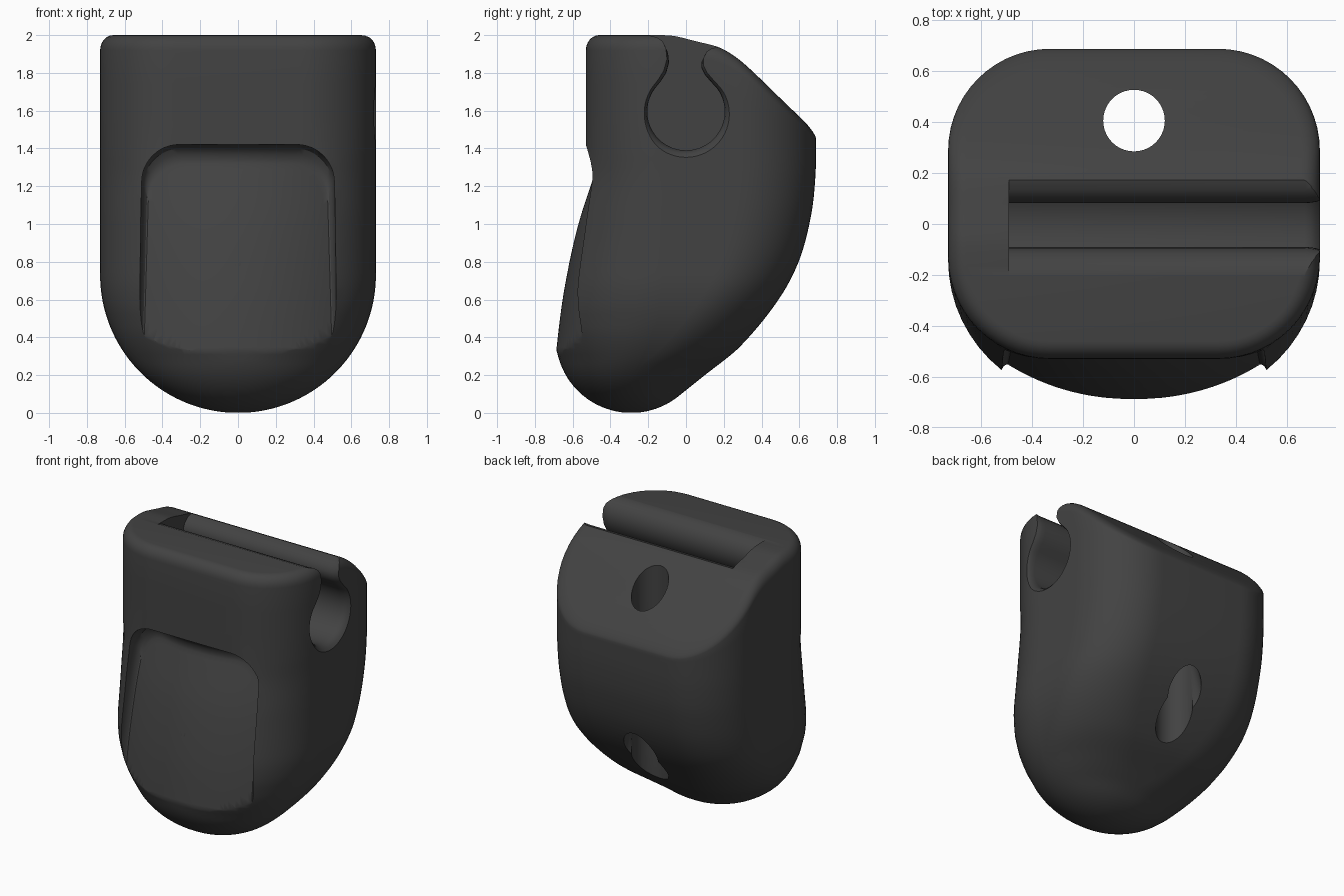
import bpy, bmesh
from math import sin, cos, pi, sqrt, radians

if "Cube" in bpy.data.objects:
    bpy.data.objects.remove(bpy.data.objects["Cube"])


def interp(tab, t):
    """Smooth (Hermite) interpolation through a short table of (t, value)."""
    if t <= tab[0][0]:
        return tab[0][1]
    if t >= tab[-1][0]:
        return tab[-1][1]
    i = max(k for k in range(len(tab) - 1) if tab[k][0] <= t)

    def slope(k):
        a, b = tab[max(k - 1, 0)], tab[min(k + 1, len(tab) - 1)]
        return (b[1] - a[1]) / (b[0] - a[0])
    (t0, v0), (t1, v1) = tab[i], tab[i + 1]
    h = t1 - t0
    s = (t - t0) / h
    return ((2*s**3 - 3*s*s + 1) * v0 + (s**3 - 2*s*s + s) * h * slope(i)
            + (3*s*s - 2*s**3) * v1 + (s**3 - s*s) * h * slope(i + 1))


def loft(name, rings, strip_caps=False):
    """Skin closed rings; caps are ngons or left-right strips."""
    bm = bmesh.new()
    vs = [[bm.verts.new(p) for p in r] for r in rings]
    n = len(rings[0])
    for a, b in zip(vs, vs[1:]):
        for i in range(n):
            j = (i + 1) % n
            bm.faces.new((a[i], a[j], b[j], b[i]))
    for r in (vs[0], vs[-1]):
        if strip_caps:
            for i in range(n // 2 - 1):
                bm.faces.new((r[i], r[i + 1], r[n - 2 - i], r[n - 1 - i]))
        else:
            bm.faces.new(r)
    bmesh.ops.recalc_face_normals(bm, faces=bm.faces)
    me = bpy.data.meshes.new(name)
    bm.to_mesh(me)
    bm.free()
    ob = bpy.data.objects.new(name, me)
    bpy.context.collection.objects.link(ob)
    return ob


def mirrored(half):
    return half + [(-p[0],) + tuple(p[1:]) for p in reversed(half)]


def outline(w, yf, yb, rf, rb):
    """Horizontal rounded-rectangle section, symmetric in x."""
    d = yb - yf
    fx, fy = min(rf, w * .96), min(rf, d * .49)
    bx, by = min(rb, w * .96), min(rb, d * .49)
    half = []
    for k in range(15):
        a = pi / 2 * k / 14
        half.append((w - fx + fx * sin(a), yf + fy - fy * cos(a)))
    y0, y1 = yf + fy, yb - by
    half += [(w, y0 + (y1 - y0) * k / 18) for k in range(1, 18)]
    for k in range(15):
        a = pi / 2 * k / 14
        half.append((w - bx + bx * cos(a), yb - by + by * sin(a)))
    return mirrored(half)


# Side profile tables
FRONT = [(.33, -.686), (.45, -.705), (.6, -.70), (1.0, -.62), (1.25, -.553), (1.4, -.53)]
BACK = [(.08, -.05), (.2, .10), (.35, .285), (.6, .49), (.81, .60), (1.05, .663), (1.25, .685), (1.4, .688)]
CORNER = [(.6, .55), (1.0, .5), (1.4, .4)]
TOP = [(-.12, 2.0), (-.06, 1.995), (.05, 1.968), (.17, 1.937), (.24, 1.9), (.32, 1.838), (.5, 1.665), (.69, 1.482)]
W = .73


def section(z):
    c = sqrt(max(.16 - (.4 - z) ** 2, 0))
    yf = -.29 - c if z < .33 else interp(FRONT, z)
    yb = -.29 + c if z < .08 else interp(BACK, z)
    w = W * sqrt(1 - (1 - z / W) ** 2) if z < W else W
    return outline(w, yf, yb, interp(CORNER, z), .4)


# Main body: round bottom, straight sides, sloping filleted top
rings = []
N, BASE = 44, 1.4
for k in range(N + 1):
    t = k / N
    z = .0008 + (BASE - .0008) * (t * t * .7 + t ** 3 * .0 + t * .3 if t > .0 else 0)
    if k == 1:
        for e in (.0008, .003, .007):
            rings.append([(x, y, e) for x, y in section(e)])
    if k:
        rings.append([(x, y, z) for x, y in section(z)])


def drop(y):
    return .08 if y < .2 else max(.08 - (y - .2) * .1, .03)


def top_ring(inset, f):
    return [(x, y, interp(TOP, y) - drop(y) * f)
            for x, y in outline(W - inset, -.53 + inset, .688 - inset, .4 - inset, .4 - inset)]


edge = top_ring(0, 1)
for s in (.33, .66):
    rings.append([(x, y, BASE + s * (z - BASE)) for x, y, z in edge])
for k in range(7):
    a = pi / 2 * k / 6
    rings.append(top_ring(.07 * (1 - cos(a)), 1 - sin(a)))
body = loft("clip_body", rings, True)

# Front thumb recess: convex floor with flared walls
PAD = [(.0, -.72), (.33, -.688), (.65, -.645), (.98, -.575), (1.25, -.49), (1.5, -.40)]


def pad_y(x, z):
    return interp(PAD, z) + 1.03 - sqrt(1.03 ** 2 - x * x)


def pocket(g):
    hw, zt, zb, r = .505 + .035 * g, 1.32 + .1 * g, .08, .2
    half = [(hw * k / 6, zb) for k in (1, 2, 3, 4, 5)]
    half += [(hw - .03 * k / 16, zb + (zt - r - zb) * k / 16) for k in range(16)]
    for k in range(13):
        a = pi / 2 * k / 12
        half.append((hw - .03 - r + r * cos(a), zt - r + r * sin(a)))
    half += [((hw - .03 - r) * k / 4, zt) for k in (3, 2, 1)]
    return mirrored(half)


floor = pocket(0)
prings = []
for k in range(1, 21):
    s = k / 20
    pts = [(x * s, .75 + (z - .75) * s) for x, z in floor]
    prings.append([(x, pad_y(x, z), z) for x, z in pts])
for g, dy in ((.2, .006), (.5, .024), (.8, .055), (1, .1), (1.05, .5)):
    prings.append([(x, pad_y(x, z) - dy, z) for x, z in pocket(g)])
recess = loft("recess_cutter", prings)

# Keyhole-shaped cord channel, open at the right side with an eased mouth
prof = []
a0, a1 = radians(-217), radians(37)
for k in range(41):
    a = a0 + (a1 - a0) * k / 40
    prof.append((.205 * cos(a), 1.595 + .205 * sin(a)))
prof += [(.13, 1.755), (.1, 1.79), (.082, 1.825), (.083, 1.86), (.1, 1.895), (.135, 1.925), (.19, 1.94),
         (.25, 1.96), (.25, 2.3), (-.27, 2.3), (-.27, 2.01), (-.2, 2.0), (-.15, 1.982), (-.115, 1.95),
         (-.095, 1.905), (-.09, 1.855), (-.105, 1.8), (-.13, 1.76)]
crings = []
for x, s in ((-.49, 1), (.67, 1), (.695, 1.02), (.715, 1.06), (.735, 1.14), (.8, 1.4)):
    crings.append([(x, y * s, 1.7 + (z - 1.7) * s) for y, z in prof])
channel = loft("channel_cutter", crings)


# Lanyard hole: vertical bore plus a tilted relief at the lower exit
def bore(name, y, z, length, tilt):
    bpy.ops.mesh.primitive_cylinder_add(vertices=40, radius=.121, depth=length,
                                        location=(0, y, z), rotation=(tilt, 0, 0))
    ob = bpy.context.object
    ob.name = name
    return ob


cutters = [recess, channel,
           bore("hole_cutter", .406, 1.0, 2.4, 0),
           bore("relief_cutter", .49, .7, 1.1, radians(17))]

# Apply all cuts
for c in cutters:
    c.hide_render = True
    bpy.context.view_layer.objects.active = body
    m = body.modifiers.new("cut", 'BOOLEAN')
    m.operation = 'DIFFERENCE'
    m.solver = 'EXACT'
    m.object = c
    bpy.ops.object.modifier_apply(modifier=m.name)
    bpy.data.objects.remove(c, do_unlink=True)

# Dark plastic, smooth shading
mat = bpy.data.materials.new("dark_plastic")
mat.diffuse_color = (.055, .055, .055, 1)
mat.use_nodes = True
mat.node_tree.nodes["Principled BSDF"].inputs["Base Color"].default_value = mat.diffuse_color
body.data.materials.clear()
body.data.materials.append(mat)
bpy.ops.object.select_all(action='DESELECT')
body.select_set(True)
bpy.context.view_layer.objects.active = body
bpy.ops.object.shade_smooth_by_angle(angle=radians(30))
